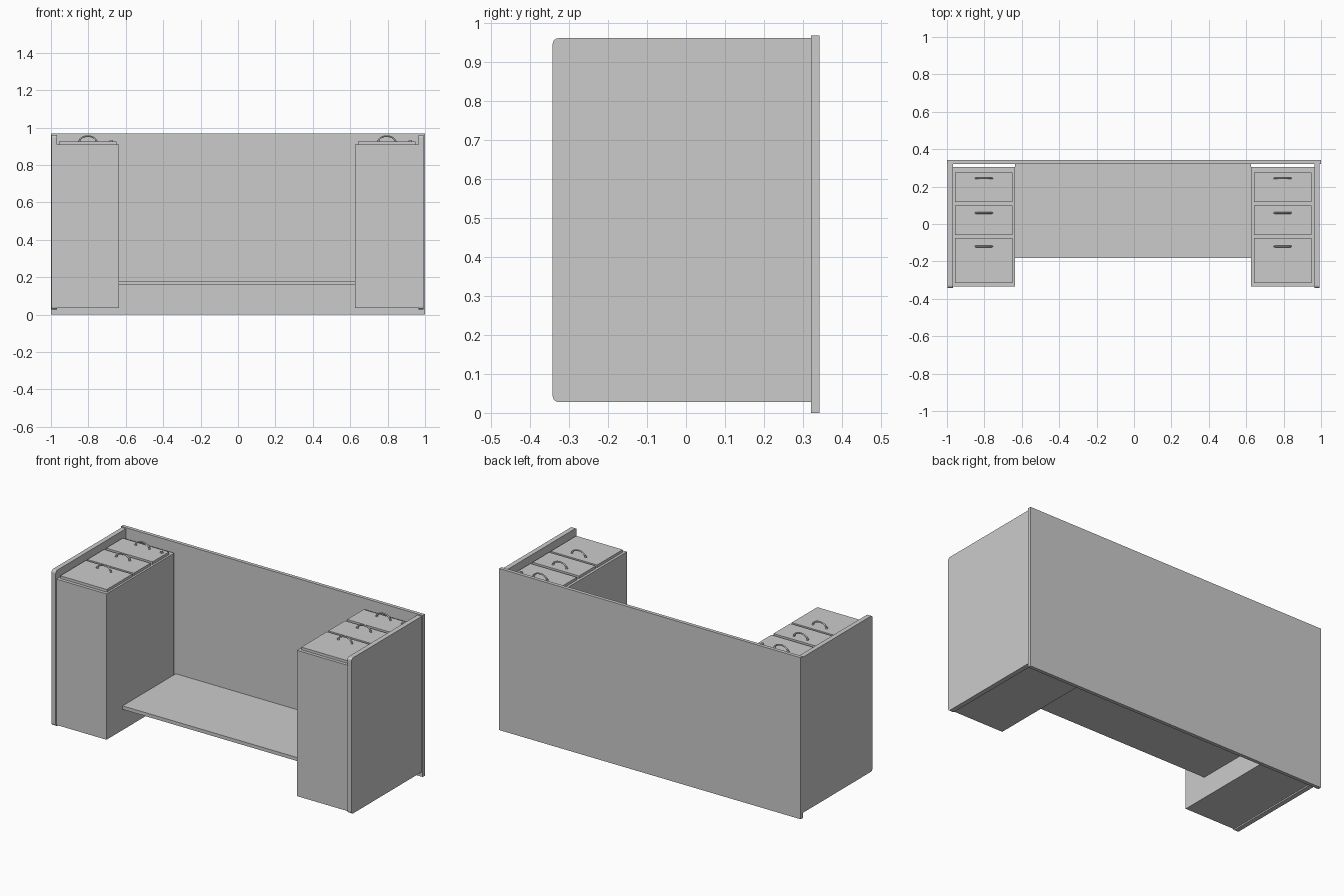
import bpy, bmesh, math
from mathutils import Matrix

if "Cube" in bpy.data.objects:
    bpy.data.objects.remove(bpy.data.objects["Cube"])


def box(name, x, y, z):
    """Box from (min, max) ranges."""
    bm = bmesh.new()
    bmesh.ops.create_cube(bm, size=1)
    for v in bm.verts:
        v.co = [r[0] + (c + 0.5) * (r[1] - r[0]) for c, r in zip(v.co, (x, y, z))]
    me = bpy.data.meshes.new(name)
    bm.to_mesh(me)
    bm.free()
    ob = bpy.data.objects.new(name, me)
    bpy.context.collection.objects.link(ob)
    return ob


def disc(name, x, y, z0, z1, r):
    """Upright cylinder between two heights."""
    bm = bmesh.new()
    bmesh.ops.create_cone(bm, cap_ends=True, segments=24, radius1=r, radius2=r,
                          depth=z1 - z0, matrix=Matrix.Translation((x, y, (z0 + z1) / 2)))
    me = bpy.data.meshes.new(name)
    bm.to_mesh(me)
    bm.free()
    ob = bpy.data.objects.new(name, me)
    bpy.context.collection.objects.link(ob)
    bpy.context.view_layer.objects.active = ob
    ob.select_set(True)
    bpy.ops.object.shade_smooth_by_angle()
    ob.select_set(False)


def side_panel(name, x):
    """Panel with its two floor-side (-y) corners rounded."""
    ob = box(name, x, (-0.342, 0.321), (0.028, 0.961))
    bm = bmesh.new()
    bm.from_mesh(ob.data)
    edges = [e for e in bm.edges
             if all(v.co.y < 0 for v in e.verts)
             and abs(e.verts[0].co.z - e.verts[1].co.z) < 1e-4]
    bmesh.ops.bevel(bm, geom=edges, offset=0.015, segments=5, profile=0.5, affect='EDGES')
    bm.to_mesh(ob.data)
    bm.free()


def handle(name, x, y, z):
    """Arched pull with round feet."""
    cu = bpy.data.curves.new(name, 'CURVE')
    cu.dimensions = '3D'
    cu.bevel_depth = 0.0045
    cu.bevel_resolution = 3
    cu.use_fill_caps = True
    n = 20
    sp = cu.splines.new('POLY')
    sp.points.add(n)
    for i, p in enumerate(sp.points):
        a = math.pi * i / n
        p.co = (x - 0.045 * math.cos(a), y, z + 0.028 * math.sin(a), 1)
    sp.use_smooth = True
    bpy.context.collection.objects.link(bpy.data.objects.new(name, cu))
    for s in (-1, 1):
        disc(name + "_foot", x + s * 0.045, y, z - 0.001, z + 0.006, 0.0065)


# Desktop slab (the desk lies on its back edge) and modesty panel
box("desktop", (-1, 1), (0.321, 0.342), (0, 0.968))
box("modesty_panel", (-0.637, 0.626), (-0.183, 0.321), (0.16, 0.181))

# End panels
side_panel("left_side_panel", (-0.997, -0.969))
side_panel("right_side_panel", (0.964, 0.993))

# Drawer pedestals: x range, drawer fronts (y range, handle y), lock
fronts = [((0.118, 0.275), 0.244), ((-0.06, 0.098), 0.059), ((-0.316, -0.074), -0.12)]
for side, x0, x1 in (("left", -0.969, -0.637), ("right", 0.626, 0.964)):
    box(side + "_pedestal", (x0, x1), (-0.335, 0.306), (0.036, 0.91))
    mid = (x0 + x1) / 2
    for i, (ys, hy) in enumerate(fronts):
        box(f"{side}_drawer_front_{i + 1}", (mid - 0.154, mid + 0.154), ys, (0.908, 0.926))
        handle(f"{side}_handle_{i + 1}", mid, hy, 0.926)
    disc(side + "_lock", mid + 0.126, 0.244, 0.924, 0.931, 0.01)
    disc(side + "_lock_core", mid + 0.126, 0.244, 0.929, 0.933, 0.006)
